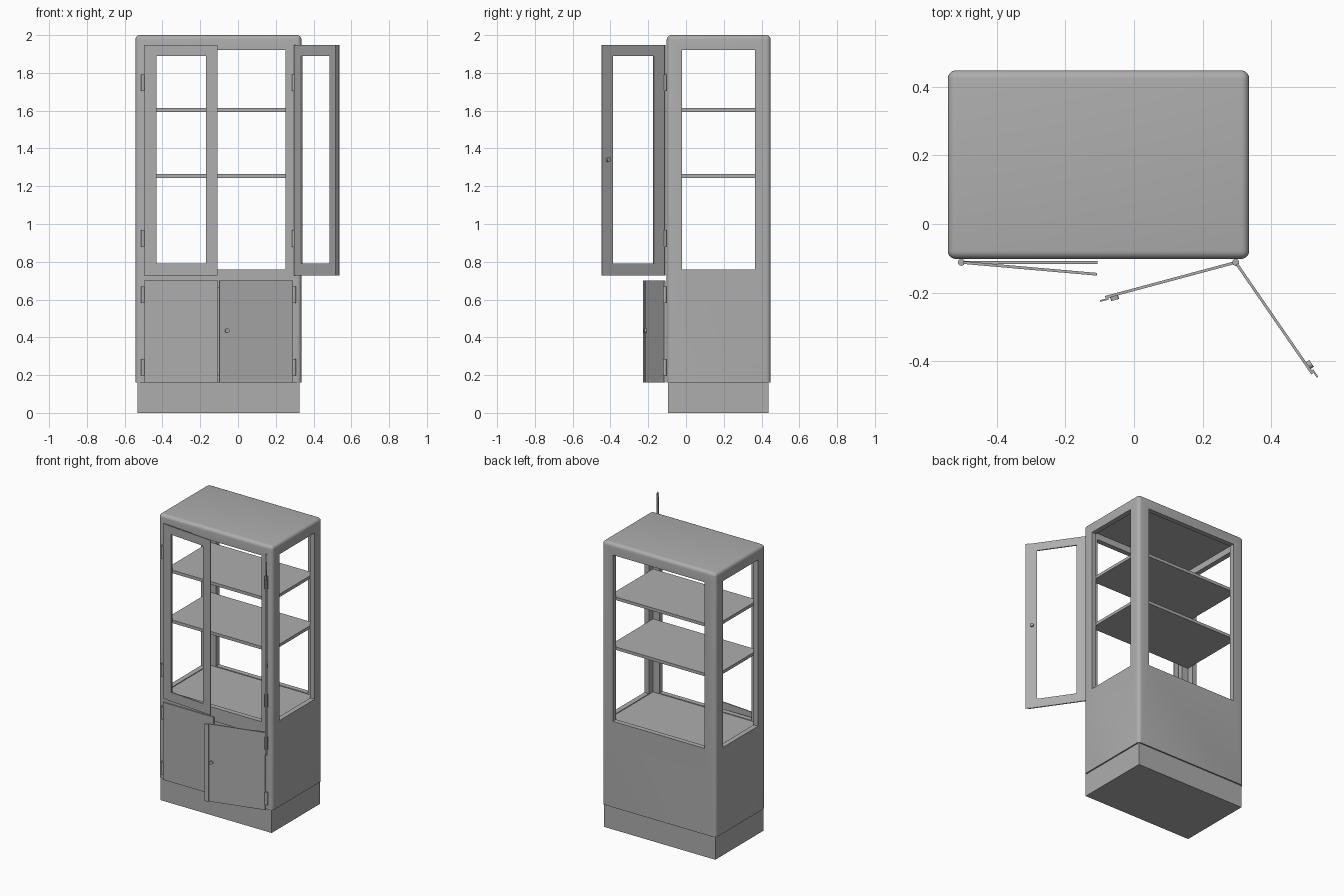
import bpy, bmesh, math
from mathutils import Matrix, Vector

if "Cube" in bpy.data.objects:
    bpy.data.objects.remove(bpy.data.objects["Cube"])

grey = bpy.data.materials.new("cabinet grey")
grey.diffuse_color = (0.42, 0.42, 0.42, 1)
grey.use_nodes = True
grey.node_tree.nodes["Principled BSDF"].inputs["Base Color"].default_value = grey.diffuse_color

X0, X1 = -0.543, 0.336          # body sides
Y0, Y1 = -0.102, 0.448          # body front and back
MID = (X0 + X1) / 2
T = 0.035                       # wall thickness
HINGE_Y = -0.112


def finish(name, bm):
    me = bpy.data.meshes.new(name)
    bm.to_mesh(me)
    bm.free()
    me.materials.append(grey)
    ob = bpy.data.objects.new(name, me)
    bpy.context.collection.objects.link(ob)
    return ob


def box(name, lo, hi, bevel=0.0):
    """Box between two corners; bevel rounds every edge but the bottom ones."""
    bm = bmesh.new()
    bmesh.ops.create_cube(bm, size=1)
    for v in bm.verts:
        v.co = Vector([(lo[i] + hi[i]) / 2 + v.co[i] * (hi[i] - lo[i]) for i in range(3)])
    if bevel:
        edges = [e for e in bm.edges if max(v.co.z for v in e.verts) > lo[2] + 1e-4]
        bmesh.ops.bevel(bm, geom=edges, offset=bevel, segments=5, profile=0.5, affect='EDGES')
    return finish(name, bm)


def cylinder(name, centre, radius, depth, rot=None, sides=24):
    bm = bmesh.new()
    m = Matrix.Translation(centre) @ (rot or Matrix.Identity(4))
    bmesh.ops.create_cone(bm, cap_ends=True, segments=sides, radius1=radius,
                          radius2=radius, depth=depth, matrix=m)
    return finish(name, bm)


def cut(ob, lo, hi):
    """Cut a box-shaped hole and bake the result."""
    cutter = box("cutter", lo, hi)
    cutter.hide_render = True
    mod = ob.modifiers.new("cut", 'BOOLEAN')
    mod.operation, mod.solver, mod.object = 'DIFFERENCE', 'EXACT', cutter
    dg = bpy.context.evaluated_depsgraph_get()
    dg.update()
    me = bpy.data.meshes.new_from_object(ob.evaluated_get(dg))
    ob.modifiers.clear()
    ob.data = me
    bpy.data.objects.remove(cutter)


def smooth(ob):
    bpy.ops.object.select_all(action='DESELECT')
    ob.select_set(True)
    bpy.context.view_layer.objects.active = ob
    bpy.ops.object.shade_smooth_by_angle(angle=math.radians(35))


# plinth
box("plinth", (X0 + 0.01, Y0 + 0.008, 0), (X1 - 0.01, Y1 - 0.01, 0.16))

# body shell with display space, cupboard space and window openings
body = box("cabinet_body", (X0, Y0, 0.16), (X1, Y1, 2.0), 0.024)
cut(body, (X0 + T, Y0 + T, 0.755), (X1 - T, Y1 - T, 1.965))
cut(body, (X0 + T, Y0 + T, 0.195), (X1 - T, Y1 - T, 0.72))
WX0, WX1 = X0 + 0.085, X1 - 0.085
cut(body, (WX0, Y0 - 0.1, 0.76), (WX1, Y1 + 0.1, 1.92))
cut(body, (X0 - 0.1, -0.02, 0.76), (X1 + 0.1, 0.365, 1.92))
cut(body, (WX0, Y0 - 0.1, 0.2), (WX1, Y0 + 0.1, 0.665))
smooth(body)

# shelves
for name, z in (("lower_shelf", 1.244), ("upper_shelf", 1.592)):
    box(name, (X0 + T, Y0 + T, z), (X1 - T, Y1 - T, z + 0.021))

# doors, built along x from their hinge line and then swung open
for side, s in (("left", 1), ("right", -1)):
    hx = MID - s * 0.4
    for level, z0, z1, angle, hinges in (
            ("upper", 0.727, 1.947, -5 if s > 0 else 124.6, (0.923, 1.748)),
            ("lower", 0.16, 0.70, 0 if s > 0 else 15, (0.241, 0.626))):

        def span(u0, u1):
            return min(s * u0, s * u1), max(s * u0, s * u1)

        a, b = span(0.006, 0.397 if s > 0 else 0.394)
        parts = [box(f"{level}_{side}_door", (a, -0.004, z0), (b, 0.004, z1))]
        if level == "upper":
            a, b = span(0.072, 0.336)
            cut(parts[0], (a, -0.1, 0.79), (b, 0.1, 1.89))
        if s < 0:
            # overlap strip and round lock
            a, b = span(0.385, 0.411)
            parts.append(box(f"{level}_door_strip", (a, -0.009, z0), (b, -0.004, z1)))
            lock = cylinder(f"{level}_door_lock", (s * 0.368, -0.009, 1.34 if level == "upper" else 0.435),
                            0.012, 0.012, Matrix.Rotation(math.pi / 2, 4, 'X'))
            smooth(lock)
            parts.append(lock)
        swing = Matrix.Translation((hx, HINGE_Y, 0)) @ Matrix.Rotation(math.radians(angle), 4, 'Z')
        for p in parts:
            p.data.transform(swing)

        # hinge barrels
        for i, z in enumerate(hinges):
            smooth(cylinder(f"{level}_{side}_hinge_{i + 1}", (hx, HINGE_Y, z), 0.01, 0.088))
